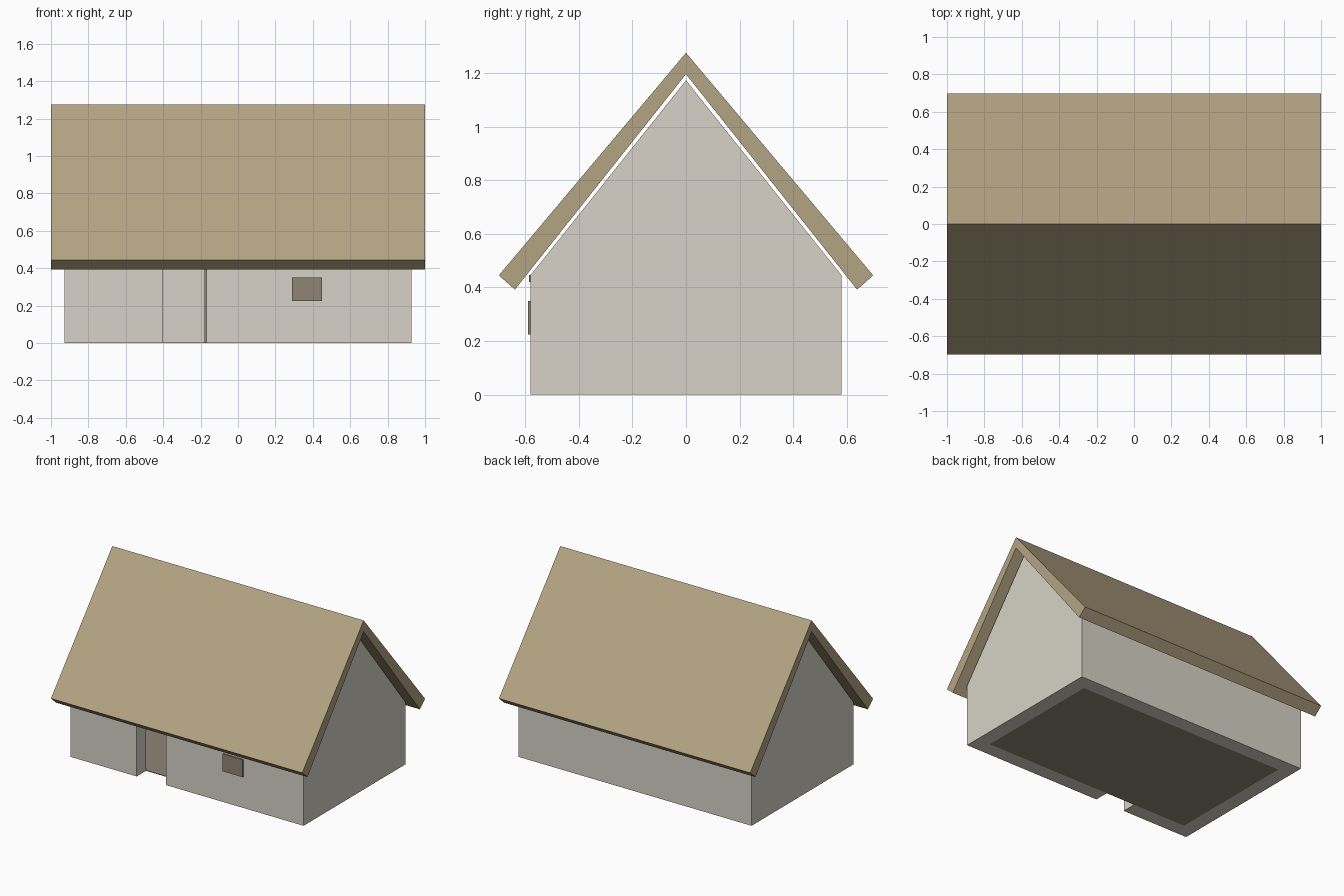
import bpy
import bmesh

if "Cube" in bpy.data.objects:
    bpy.data.objects.remove(bpy.data.objects["Cube"], do_unlink=True)


def material(name, colour):
    mat = bpy.data.materials.new(name)
    mat.use_nodes = True
    mat.diffuse_color = (*colour, 1)
    mat.node_tree.nodes["Principled BSDF"].inputs["Base Color"].default_value = (*colour, 1)
    return mat


plaster = material("pale plaster", (0.68, 0.65, 0.57))
thatch = material("straw thatch", (0.45, 0.37, 0.225))
wood = material("brown wood", (0.275, 0.235, 0.18))


def prism(name, profile, x0, x1, mat):
    """Extrude a (y, z) profile along x from x0 to x1."""
    bm = bmesh.new()
    face = bm.faces.new([bm.verts.new((x0, y, z)) for y, z in profile])
    result = bmesh.ops.extrude_face_region(bm, geom=[face])
    moved = [v for v in result["geom"] if isinstance(v, bmesh.types.BMVert)]
    bmesh.ops.translate(bm, verts=moved, vec=(x1 - x0, 0, 0))
    bmesh.ops.recalc_face_normals(bm, faces=bm.faces)
    mesh = bpy.data.meshes.new(name)
    bm.to_mesh(mesh)
    bm.free()
    mesh.materials.append(mat)
    obj = bpy.data.objects.new(name, mesh)
    bpy.context.collection.objects.link(obj)
    return obj


def box(name, x, y, z, mat):
    (y0, y1), (z0, z1) = y, z
    return prism(name, [(y0, z0), (y1, z0), (y1, z1), (y0, z1)], *x, mat)


def cut(target, cutter):
    """Subtract the cutter from the target and discard it."""
    cutter.hide_render = True
    mod = target.modifiers.new("cut", "BOOLEAN")
    mod.operation = "DIFFERENCE"
    mod.solver = "EXACT"
    mod.object = cutter
    bpy.context.view_layer.objects.active = target
    bpy.ops.object.modifier_apply(modifier=mod.name)
    bpy.data.objects.remove(cutter, do_unlink=True)


# Hollow walls with tall gables and a doorway
half_x, half_y, thick = 0.928, 0.58, 0.105
in_x, in_y = half_x - thick, half_y - thick
walls = prism("walls", [(-half_y, 0), (half_y, 0), (half_y, 0.445), (0, 1.172), (-half_y, 0.445)],
              -half_x, half_x, plaster)
cut(walls, box("room_cutter", (-in_x, in_x), (-in_y, in_y), (-0.2, 2), plaster))
cut(walls, box("doorway_cutter", (-0.4, -0.168), (-0.8, -0.4), (-0.2, 0.42), plaster))

# Thick pitched roof with overhanging eaves and square-cut edges
slope = [(-0.638, 0.392), (-0.698, 0.445)]
roof_profile = slope + [(0, 1.275)] + [(-y, z) for y, z in reversed(slope)] + [(0, 1.195)]
prism("roof", roof_profile, -1, 1, thatch)

# Floor, inward-opened door, lintel and shuttered window
box("floor", (-in_x, in_x), (-in_y, in_y), (0, 0.004), wood)
box("open_door", (-0.18, -0.168), (-in_y, -0.25), (0.004, 0.42), wood)
box("door_lintel", (-0.4, -0.168), (-0.585, -half_y), (0.42, 0.447), wood)
box("front_window", (0.29, 0.45), (-0.589, -half_y), (0.225, 0.35), wood)
